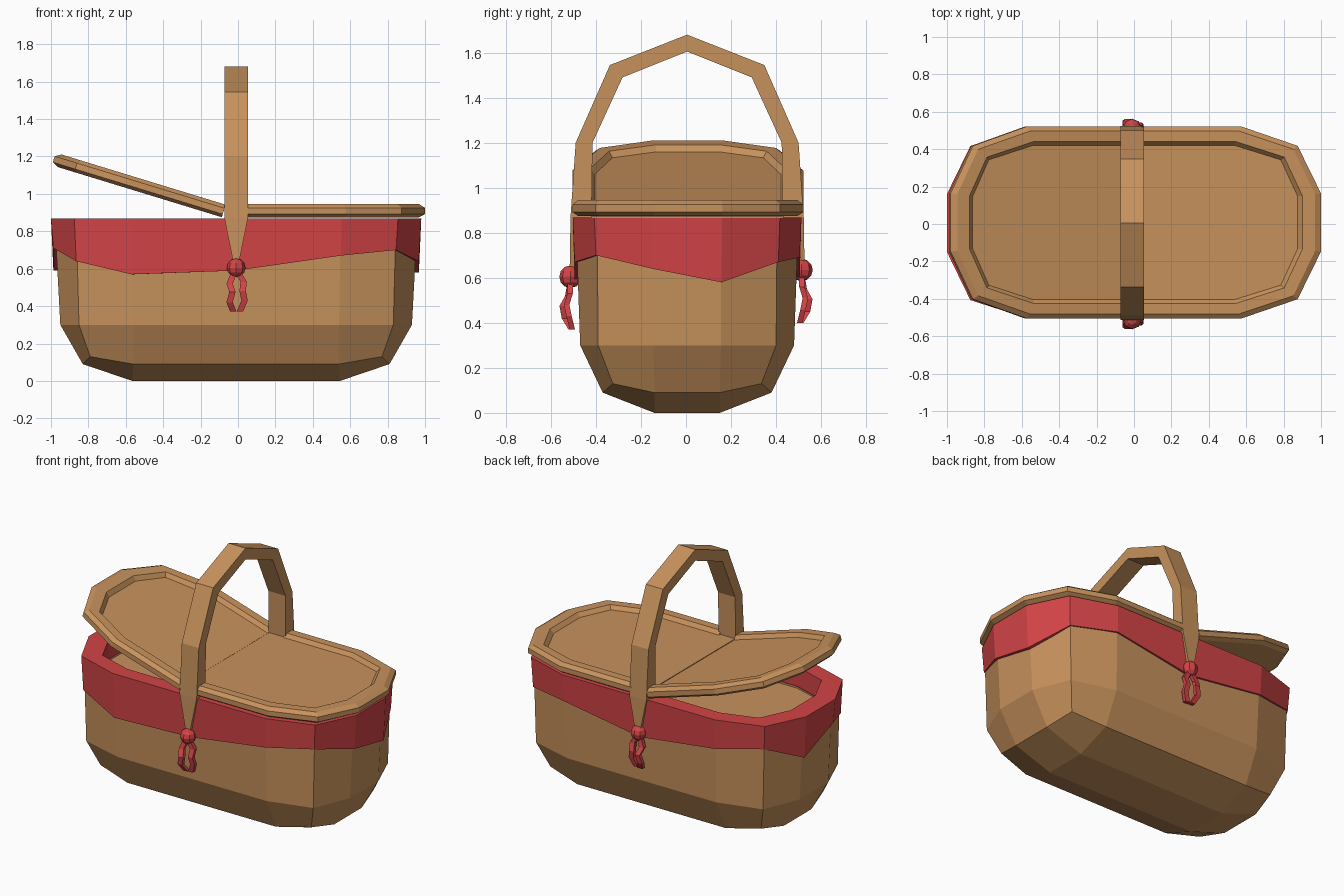
import bpy, bmesh, math
from mathutils import Vector, Matrix

if "Cube" in bpy.data.objects:
    bpy.data.objects.remove(bpy.data.objects["Cube"])


def material(name, rgb):
    m = bpy.data.materials.new(name)
    m.diffuse_color = (*rgb, 1)
    m.use_nodes = True
    m.node_tree.nodes["Principled BSDF"].inputs["Base Color"].default_value = m.diffuse_color
    return m


WOOD = material("warm wood", (0.57, 0.285, 0.107))
RED = material("red cloth", (0.65, 0.058, 0.062))


def finish(name, bm, mat):
    bmesh.ops.recalc_face_normals(bm, faces=bm.faces)
    me = bpy.data.meshes.new(name)
    bm.to_mesh(me)
    bm.free()
    me.materials.append(mat)
    ob = bpy.data.objects.new(name, me)
    bpy.context.collection.objects.link(ob)
    return ob


def outline(a, cx, X, Y, cy, b, dx=-0.01, dy=0.005):
    """Twelve-sided plan, counter-clockwise from the front right."""
    q = [(a, -Y), (cx, -cy), (X, -b)]
    right = q + [(x, -y) for x, y in reversed(q)]
    return [(x + dx, y + dy) for x, y in right + [(-x, -y) for x, y in right]]


def loft(bm, rings, closed=False):
    """Skin equal-length rings of 3D points; returns the vertex rings."""
    vs = [[bm.verts.new(p) for p in r] for r in rings]
    pairs = list(zip(vs, vs[1:])) + ([(vs[-1], vs[0])] if closed else [])
    for r, s in pairs:
        for i in range(len(r)):
            j = (i + 1) % len(r)
            bm.faces.new((r[i], r[j], s[j], s[i]))
    return vs


def at(pts, z):
    return [(x, y, z) for x, y in pts]


# Basket body: rounded bottom, flaring wall, shallow inside
bm = bmesh.new()
low = [(x, y, 0.13 if i % 3 == 1 else 0.09)
       for i, (x, y) in enumerate(outline(0.55, 0.78, 0.82, 0.375, 0.33, 0.145))]
mid = at(outline(0.55, 0.84, 0.94, 0.475, 0.395, 0.15), 0.30)
top_xy = outline(0.56, 0.855, 0.97, 0.495, 0.40, 0.15)
in_xy = outline(0.53, 0.77, 0.87, 0.41, 0.335, 0.13)
rings = loft(bm, [low, mid, at(top_xy, 0.86), at(in_xy, 0.86), at(in_xy, 0.72)])
bm.faces.new(rings[-1])
base = [bm.verts.new((sx * 0.555 - 0.01, sy * 0.145 + 0.005, 0))
        for sx, sy in ((1, -1), (1, 1), (-1, 1), (-1, -1))]
bm.faces.new(base)
for k, c in enumerate(base):
    # ring order: corners are at ring indices 1, 4, 7, 10
    r = rings[0]
    i = 3 * k + 1
    bm.faces.new((c, r[i - 1], r[i], r[(i + 1) % 12]))
    bm.faces.new((c, r[(i + 1) % 12], r[(i + 2) % 12], base[(k + 1) % 4]))
finish("basket_body", bm, WOOD)

# Cloth lining folded over the rim, with an uneven lower hem
def with_mids(pts):
    p = list(pts)
    p.insert(6, ((p[5][0] + p[6][0]) / 2, p[5][1]))
    p.append(((p[-1][0] + p[0][0]) / 2, p[0][1]))
    return p


hem = [0.67, 0.70, 0.64, 0.58, 0.67, 0.69, 0.60, 0.67, 0.71, 0.59, 0.71, 0.64, 0.57, 0.59]
out_xy = with_mids(outline(0.565, 0.865, 0.99, 0.508, 0.412, 0.155))
hem_xy = with_mids(outline(0.56, 0.855, 0.977, 0.50, 0.405, 0.153))
tuck_xy = with_mids(outline(0.55, 0.84, 0.94, 0.475, 0.395, 0.15))
lip_xy = with_mids(outline(0.53, 0.765, 0.86, 0.405, 0.33, 0.13))
bm = bmesh.new()
loft(bm, [[(*p, z) for p, z in zip(tuck_xy, hem)],
          [(*p, z) for p, z in zip(hem_xy, hem)],
          at(out_xy, 0.868), at(lip_xy, 0.868), at(lip_xy, 0.74)], closed=True)
finish("cloth_lining", bm, RED)


# Lids with raised rim; the recess is open at the hinge edge
def lid(name, hinge, side, tilt=0.0):
    bm = bmesh.new()
    rings = []
    for t, z in ((0.25, 0.875), (0, 0.892), (0, 0.925), (0.25, 0.945), (0.8, 0.945), (1, 0.92)):
        q = [(hinge, 0.513 - 0.1 * t), (0.575 - 0.04 * t, 0.513 - 0.1 * t),
             (0.875 - 0.09 * t, 0.41 - 0.075 * t), (1.0 - 0.125 * t, 0.155 - 0.015 * t)]
        pts = [(x, -y) for x, y in q] + list(reversed(q))
        rings.append([bm.verts.new((x * side, y + 0.008, z)) for x, y in pts])
    for r, s in zip(rings, rings[1:]):
        for i in range(7):
            bm.faces.new((r[i], r[i + 1], s[i + 1], s[i]))
    bm.faces.new(rings[0])
    bm.faces.new(rings[-1])
    bm.faces.new([r[0] for r in rings] + [r[-1] for r in reversed(rings)])
    if tilt:
        pivot = Vector((-0.05, 0, 0.88))
        m = (Matrix.Translation(pivot + Vector((-0.035, 0, 0)))
             @ Matrix.Rotation(tilt, 4, 'Y') @ Matrix.Translation(-pivot))
        bmesh.ops.transform(bm, matrix=m, verts=bm.verts)
    finish(name, bm, WOOD)


lid("closed_lid", 0.04, 1)
lid("open_lid", 0.05, -1, math.radians(17))

# Bar between the lids
bm = bmesh.new()
bmesh.ops.create_cube(bm, size=1, matrix=Matrix.Translation((-0.015, 0.005, 0.895))
                      @ Matrix.Diagonal((0.11, 0.98, 0.05, 1)))
finish("centre_bar", bm, WOOD)

# Faceted arch handle with pointed feet outside the cloth: outer y, z, inner y, z, half width
side = [(0.522, 0.62, 0.49, 0.62, 0.012), (0.518, 0.87, 0.425, 0.87, 0.063),
        (0.495, 1.20, 0.42, 1.20, 0.063), (0.343, 1.545, 0.287, 1.49, 0.063)]
crown = [(0, 1.68, 0, 1.605, 0.063)]
path = ([(-a, b, -c, d, w) for a, b, c, d, w in side] + crown + list(reversed(side)))
bm = bmesh.new()
rings = loft(bm, [[(-0.01 - w, oy + 0.005, oz), (-0.01 + w, oy + 0.005, oz),
                   (-0.01 + w, iy + 0.005, iz), (-0.01 - w, iy + 0.005, iz)]
                  for oy, oz, iy, iz, w in path])
bm.faces.new(rings[0])
bm.faces.new(rings[-1])
finish("handle", bm, WOOD)


# Knots with two hanging ribbon ends, front and back
def tie(label, s, dz):
    bm = bmesh.new()
    bmesh.ops.create_uvsphere(bm, u_segments=8, v_segments=6, radius=0.05,
                              matrix=Matrix.Translation((-0.01, s * 0.513, 0.605 + dz)))
    finish(label + "_knot", bm, RED)
    tails = {"left": [(-0.02, 0.515, 0.58), (-0.045, 0.525, 0.52), (-0.03, 0.55, 0.475),
                      (-0.045, 0.54, 0.42), (-0.025, 0.51, 0.37)],
             "right": [(0.0, 0.515, 0.58), (0.03, 0.515, 0.53), (0.025, 0.53, 0.48),
                       (0.035, 0.52, 0.43), (0.01, 0.505, 0.37)]}
    for n, pts in tails.items():
        bm = bmesh.new()
        w, t = 0.017, 0.012
        rings = loft(bm, [[(x + u * w, s * y + v * t, z + dz)
                           for u, v in ((-1, -1), (1, -1), (1, 1), (-1, 1))] for x, y, z in pts])
        bm.faces.new(rings[0])
        bm.faces.new(rings[-1])
        finish(f"{label}_{n}_ribbon", bm, RED)


tie("front", -1, 0.0)
tie("back", 1, 0.03)
